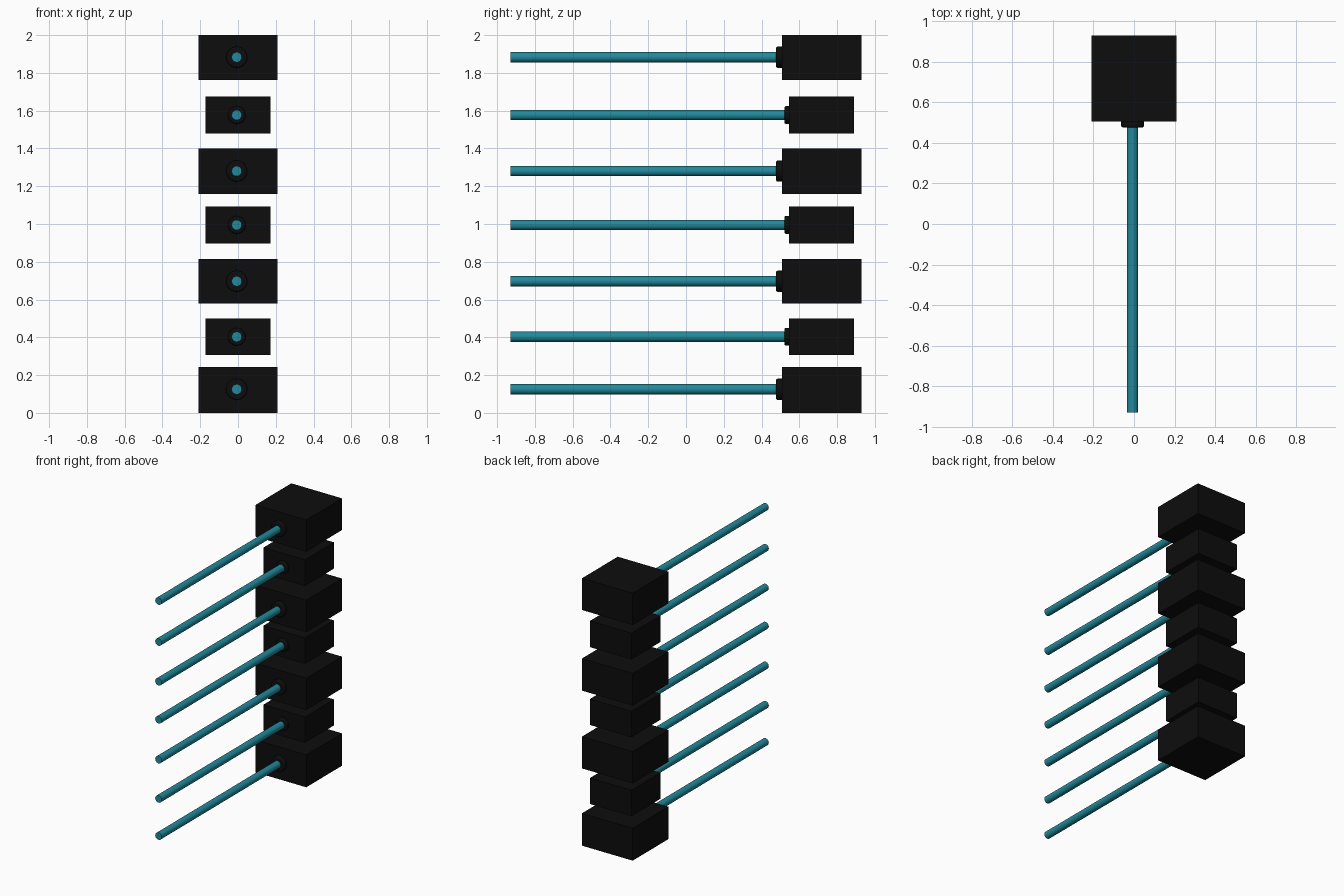
import bpy, math

if "Cube" in bpy.data.objects:
    bpy.data.objects.remove(bpy.data.objects["Cube"])


def material(name, color):
    m = bpy.data.materials.new(name)
    m.diffuse_color = color
    m.use_nodes = True
    m.node_tree.nodes["Principled BSDF"].inputs["Base Color"].default_value = m.diffuse_color
    return m


BLACK = material("black", (0.004, 0.004, 0.004, 1))
TEAL = material("teal", (0.016, 0.25, 0.33, 1))


def block(name, half, y0, y1, z0, z1):
    bpy.ops.mesh.primitive_cube_add(size=1, location=(0, (y0 + y1) / 2, (z0 + z1) / 2))
    o = bpy.context.object
    o.name = name
    o.scale = (2 * half, y1 - y0, z1 - z0)
    bpy.ops.object.transform_apply(location=False, rotation=False, scale=True)
    o.data.materials.append(BLACK)


def cylinder(name, r, x, y0, y1, z, mat, bevel=0):
    bpy.ops.mesh.primitive_cylinder_add(vertices=32, radius=r, depth=y1 - y0,
                                        location=(x, (y0 + y1) / 2, z),
                                        rotation=(math.pi / 2, 0, 0))
    o = bpy.context.object
    o.name = name
    o.data.materials.append(mat)
    bpy.ops.object.shade_smooth_by_angle(angle=math.radians(35))
    if bevel:
        b = o.modifiers.new("rounded_rim", 'BEVEL')
        b.width = bevel
        b.segments = 3
        b.limit_method = 'ANGLE'


# (bottom z, top z, rod height) for each level, large and small alternating
levels = [(0.0, 0.242, 0.125), (0.307, 0.501, 0.403), (0.578, 0.816, 0.697),
          (0.898, 1.092, 0.995), (1.16, 1.4, 1.28), (1.48, 1.676, 1.577),
          (1.763, 2.0, 1.883)]
ROD_X = -0.007

for i, (z0, z1, zr) in enumerate(levels):
    large = i % 2 == 0
    # stacked block
    half, y0, y1 = (0.21, 0.507, 0.93) if large else (0.172, 0.546, 0.89)
    block(f"block_{i + 1}", half, y0, y1, z0, z1)
    # collar on the block's front
    cylinder(f"collar_{i + 1}", 0.056 if large else 0.047, ROD_X,
             y0 - (0.03 if large else 0.025), y0 + 0.012, zr, BLACK, 0.008)
    # long rod towards the front
    cylinder(f"rod_{i + 1}", 0.027, ROD_X, -0.93, y0 + 0.01, zr, TEAL)
